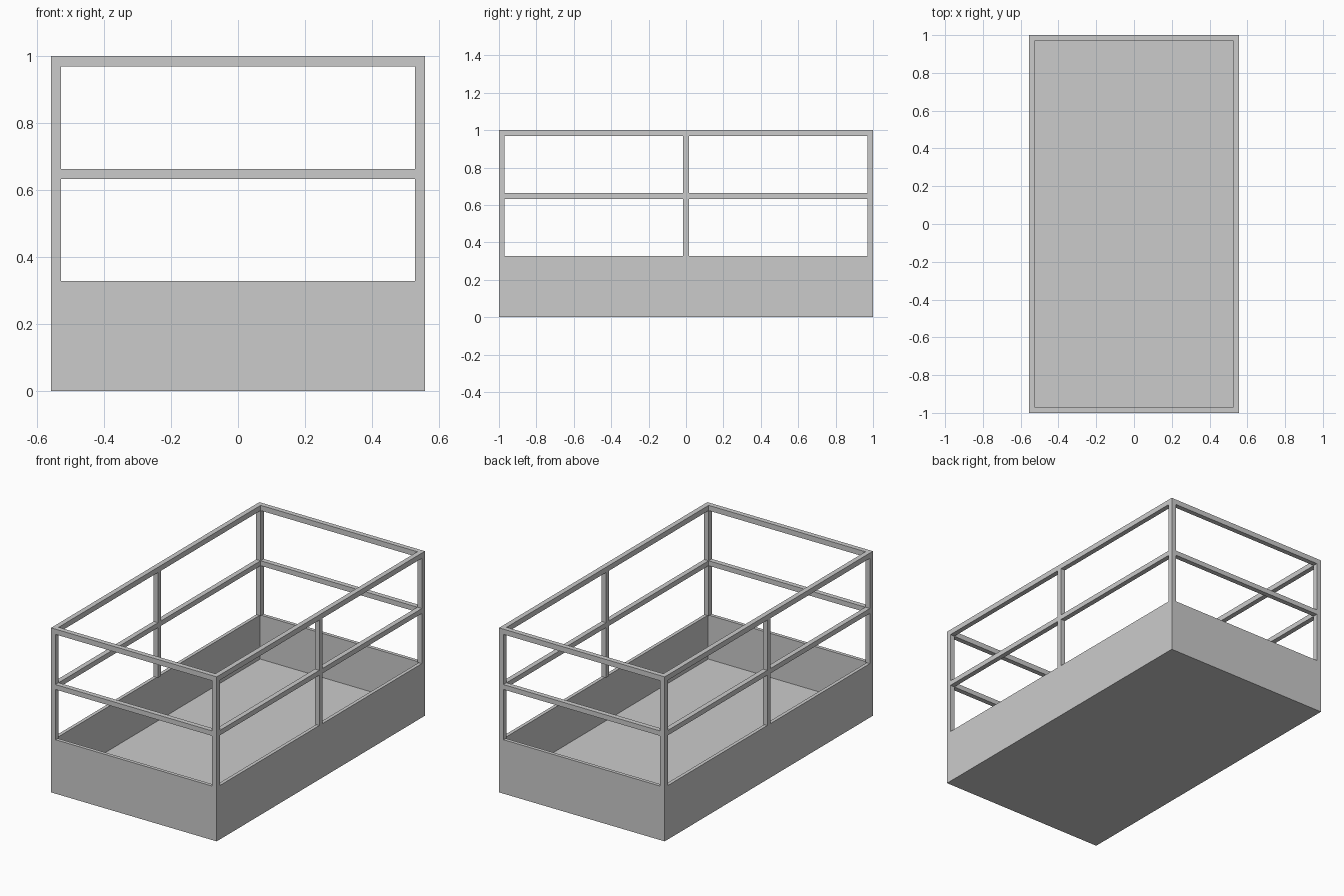
import bpy, bmesh

if "Cube" in bpy.data.objects:
    bpy.data.objects.remove(bpy.data.objects["Cube"])

HX, HY, T = 0.557, 1.0, 0.03        # half width, half length, bar thickness
WALL, FLOOR = 0.328, 0.06           # wall top and floor height
MID, TOP = (0.633, 0.663), (0.968, 1.0)


def finish(bm, name):
    bmesh.ops.recalc_face_normals(bm, faces=bm.faces)
    mesh = bpy.data.meshes.new(name)
    bm.to_mesh(mesh)
    bm.free()
    obj = bpy.data.objects.new(name, mesh)
    bpy.context.collection.objects.link(obj)
    return obj


def box(name, x0, x1, y0, y1, z0, z1):
    bm = bmesh.new()
    for v in bmesh.ops.create_cube(bm, size=1)["verts"]:
        v.co.x = x1 if v.co.x > 0 else x0
        v.co.y = y1 if v.co.y > 0 else y0
        v.co.z = z1 if v.co.z > 0 else z0
    return finish(bm, name)


def ring(name, z0, z1):
    # rectangular loop of square bar, mitred at the corners
    bm = bmesh.new()
    corners = [(-1, -1), (1, -1), (1, 1), (-1, 1)]
    loops = [[bm.verts.new((sx * (HX - i), sy * (HY - i), z)) for sx, sy in corners]
             for i, z in ((0, z0), (0, z1), (T, z1), (T, z0))]
    for a in range(4):
        for k in range(4):
            p, q = loops[a], loops[(a + 1) % 4]
            bm.faces.new((p[k], p[(k + 1) % 4], q[(k + 1) % 4], q[k]))
    return finish(bm, name)


# Open tray: a box whose top is inset and pushed down to the floor
tray = box("tray", -HX, HX, -HY, HY, 0, WALL)
bm = bmesh.new()
bm.from_mesh(tray.data)
bm.faces.ensure_lookup_table()
top = max(bm.faces, key=lambda f: f.calc_center_median().z)
bmesh.ops.inset_region(bm, faces=[top], thickness=T)
new = bmesh.ops.extrude_discrete_faces(bm, faces=[top])["faces"][0]
for v in new.verts:
    v.co.z = FLOOR
bm.to_mesh(tray.data)
bm.free()

# Guard rails
ring("middle_rail", *MID)
ring("top_rail", *TOP)

# Posts: corners and middle of each long side, in sections between the rails
for side, sx in (("left", -1), ("right", 1)):
    xs = sorted((sx * HX, sx * (HX - T)))
    for place, yc in (("front", -HY + T / 2), ("centre", 0), ("back", HY - T / 2)):
        for part, z0, z1 in (("lower", WALL, MID[0]), ("upper", MID[1], TOP[0])):
            box(f"{place}_{side}_post_{part}", *xs, yc - T / 2, yc + T / 2, z0, z1)
